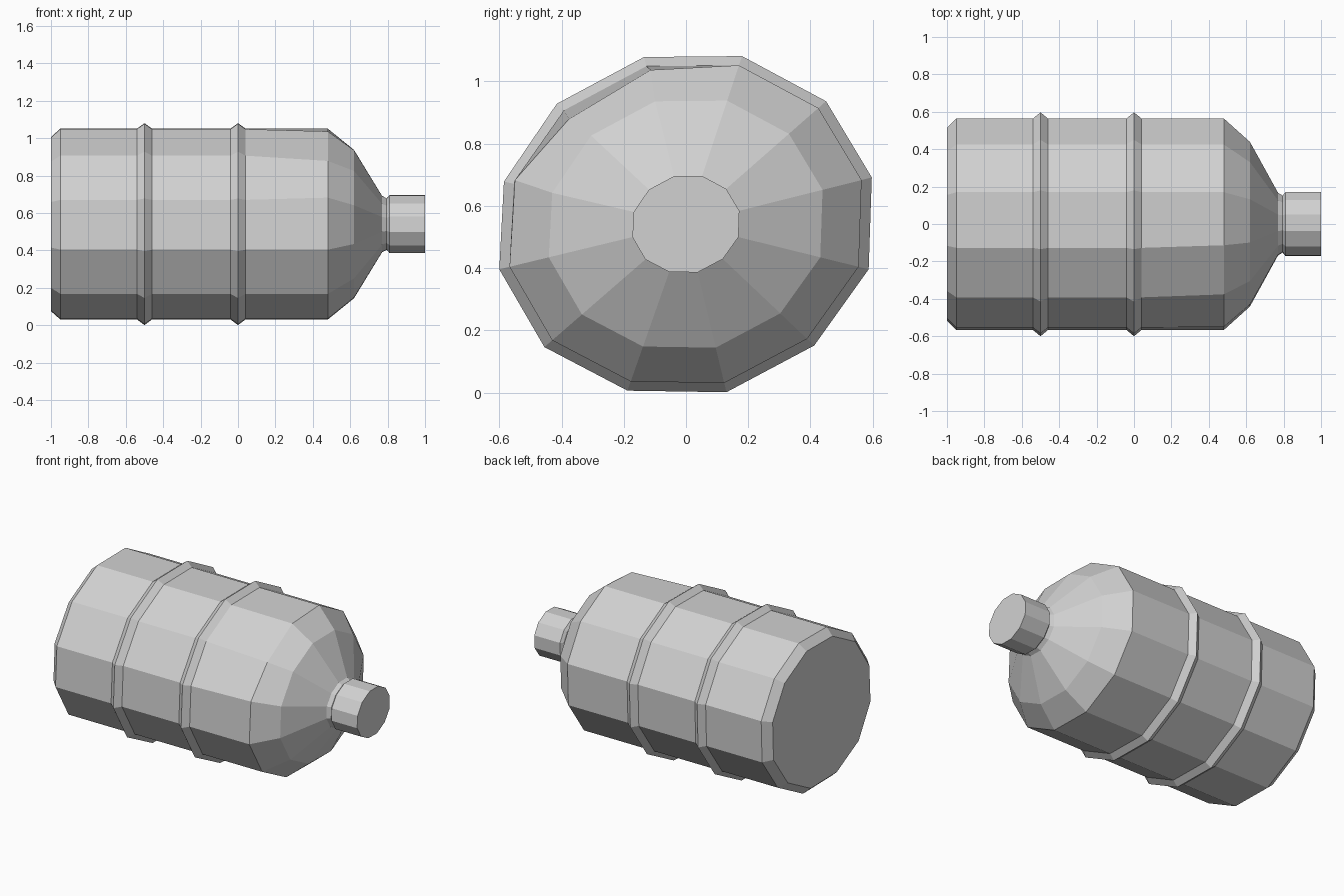
import bpy

cube = bpy.data.objects.get("Cube")
if cube:
    bpy.data.objects.remove(cube, do_unlink=True)

grey = bpy.data.materials.new("light_grey")
grey.use_nodes = True
colour = (0.64, 0.64, 0.64, 1)
grey.diffuse_color = colour
grey.node_tree.nodes["Principled BSDF"].inputs["Base Color"].default_value = colour

# Slightly uneven twelve-sided section (y, z about the axis), hoop-sized
SECTION = [(0.18, 0.54), (0.45, 0.395), (0.597, 0.15), (0.587, -0.145),
           (0.412, -0.39), (0.13, -0.54), (-0.188, -0.535), (-0.455, -0.395),
           (-0.6, -0.145), (-0.585, 0.137), (-0.415, 0.387), (-0.135, 0.537)]
AXIS_HEIGHT = 0.541
BODY, NECK = 0.945, 0.287


def loft(name, stations, cap_start=False, cap_end=False, dents=None):
    """Skin scaled copies of the section along x; dents shift single corners."""
    n = len(SECTION)
    verts, faces = [], []
    for s, (x, scale) in enumerate(stations):
        for i, (y, z) in enumerate(SECTION):
            dy, dz = (dents or {}).get((s, i), (0, 0))
            verts.append((x, y * scale + dy, AXIS_HEIGHT + z * scale + dz))
    for s in range(len(stations) - 1):
        a, b = s * n, (s + 1) * n
        for i in range(n):
            j = (i + 1) % n
            faces.append((b + i, b + j, a + j, a + i))
    if cap_start:
        faces.append(tuple(range(n)))
    if cap_end:
        faces.append(tuple(reversed(range(len(verts) - n, len(verts)))))
    mesh = bpy.data.meshes.new(name)
    mesh.from_pydata(verts, [], faces)
    mesh.materials.append(grey)
    obj = bpy.data.objects.new(name, mesh)
    bpy.context.collection.objects.link(obj)
    return obj


# Tank wall with chamfered base and two raised hoops
wall = [(-1.0, 0.862), (-0.95, BODY)]
for hoop_x in (-0.5, 0.0):
    wall += [(hoop_x - 0.04, BODY), (hoop_x, 1.0), (hoop_x + 0.04, BODY)]
wall.append((0.48, BODY))
shoulder = len(wall) - 1
uneven = {(shoulder, 9): (0.003, 0.012), (shoulder, 10): (0.016, -0.028),
          (shoulder, 11): (0.014, -0.012)}
loft("tank_wall", wall, cap_start=True, dents=uneven)

# Tapered shoulder
taper = [(0.48, BODY), (0.62, 0.735), (0.77, 0.28)]
loft("tank_shoulder", taper, dents={(0, i): d for (s, i), d in uneven.items()})

# Spout with a pinched groove at its root
loft("spout", [(0.77, 0.28), (0.795, 0.255), (0.81, NECK), (1.0, NECK)], cap_end=True)
